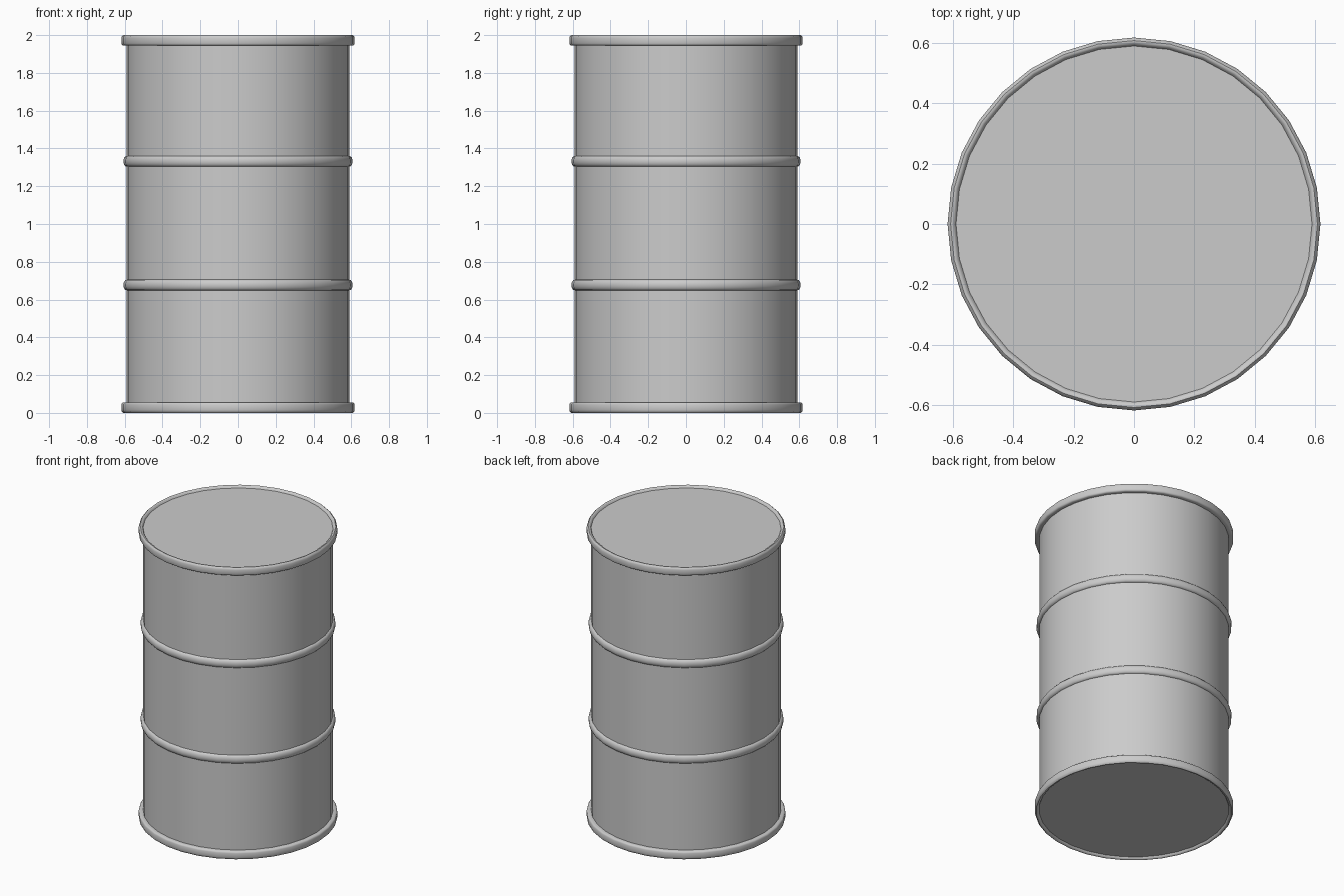
import bpy, bmesh
from math import cos, sin, tau, radians

if "Cube" in bpy.data.objects:
    bpy.data.objects.remove(bpy.data.objects["Cube"])

SIDES = 32
BODY_R = 0.59
HEIGHT = 2.0
RECESS = 0.014   # depth of both end plates below the rims


def lathe(name, profile, capped=False):
    """Spin (radius, z) points, ordered bottom to top, around the z axis."""
    bm = bmesh.new()
    rings = [[bm.verts.new((r * cos(tau * i / SIDES), r * sin(tau * i / SIDES), z))
              for i in range(SIDES)] for r, z in profile]
    for low, high in zip(rings, rings[1:]):
        for i in range(SIDES):
            j = (i + 1) % SIDES
            bm.faces.new((low[i], low[j], high[j], high[i]))
    if capped:
        bm.faces.new(rings[0][::-1])
        bm.faces.new(rings[-1])
    mesh = bpy.data.meshes.new(name)
    bm.to_mesh(mesh)
    bm.free()
    obj = bpy.data.objects.new(name, mesh)
    bpy.context.collection.objects.link(obj)
    bpy.ops.object.select_all(action='DESELECT')
    obj.select_set(True)
    bpy.context.view_layer.objects.active = obj
    bpy.ops.object.shade_smooth_by_angle(angle=radians(40))
    return obj


# Drum wall with flat end plates
lathe("drum_body", [(BODY_R, RECESS), (BODY_R, HEIGHT - RECESS)], capped=True)

# Rolled rims: rounded lip standing proud of the wall and end plate
rim = [(BODY_R, 1.945), (0.609, 1.945), (0.615, 1.949), (0.618, 1.956),
       (0.618, 1.985), (0.615, 1.994), (0.608, 2.0), (0.602, 2.0),
       (0.595, 1.995), (BODY_R, HEIGHT - RECESS)]
lathe("top_rim", rim)
lathe("bottom_rim", [(r, HEIGHT - z) for r, z in reversed(rim)])

# Two rounded rolling hoops around the wall
for name, z in (("lower_hoop", 0.677), ("upper_hoop", 1.332)):
    lathe(name, [(BODY_R + 0.017 * cos(a), z + 0.028 * sin(a))
                 for a in (radians(-90 + 22.5 * k) for k in range(9))])
